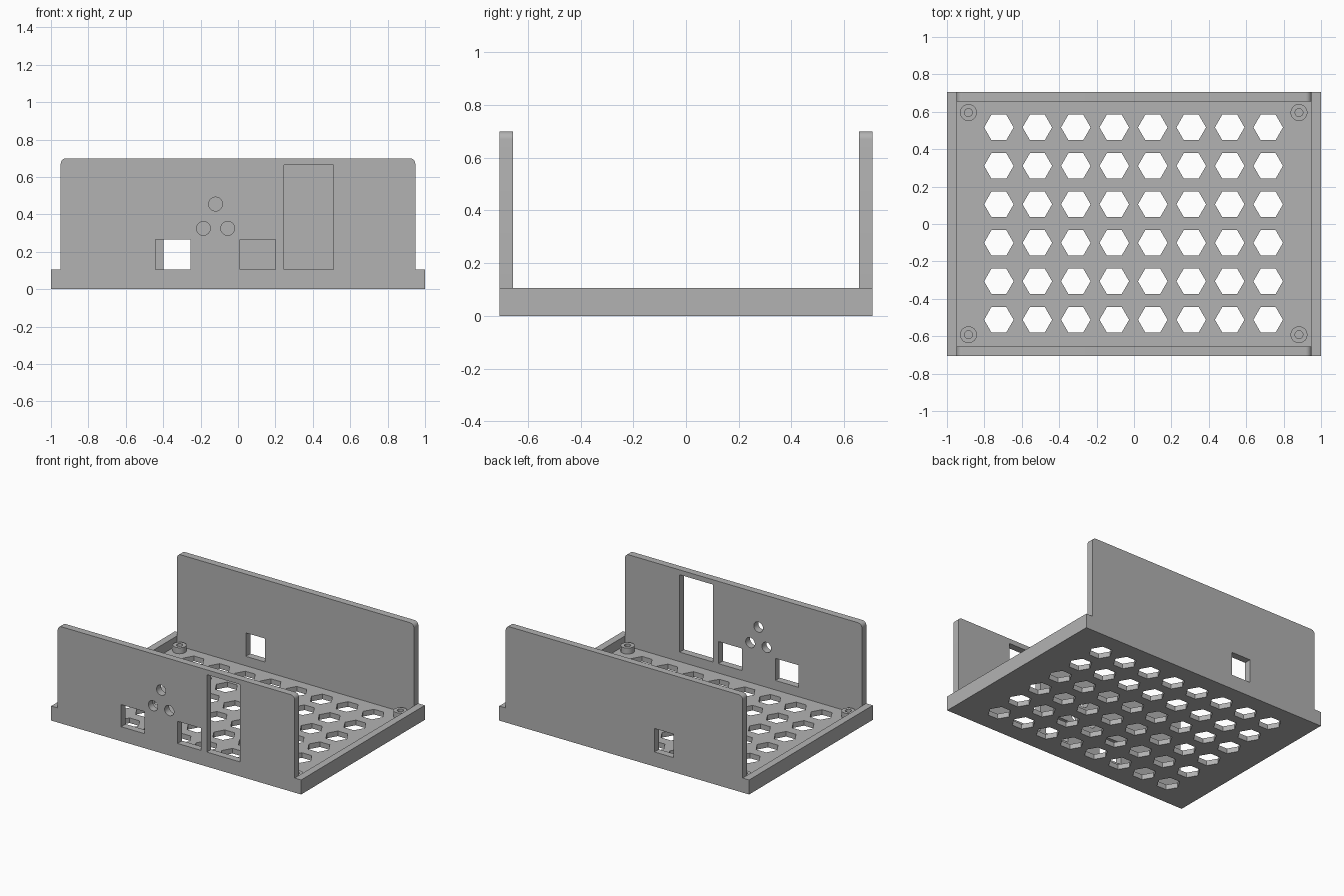
import bpy, bmesh, math
from mathutils import Vector

if "Cube" in bpy.data.objects:
    bpy.data.objects.remove(bpy.data.objects["Cube"], do_unlink=True)

# Main sizes
HALF_X, HALF_Y = 1.0, 0.707
RIM, FLOOR, TOP = 0.105, 0.037, 0.70
IN_X, IN_Y = 0.948, 0.656

grey = bpy.data.materials.new("plain grey")
grey.use_nodes = True
grey.diffuse_color = (0.448, 0.448, 0.448, 1)
grey.node_tree.nodes["Principled BSDF"].inputs["Base Color"].default_value = grey.diffuse_color


def ring(cx, cy, r, n, start=0.0):
    return [(cx + r * math.cos(start + math.tau * i / n),
             cy + r * math.sin(start + math.tau * i / n)) for i in range(n)]


def rect(x0, x1, z0, z1):
    return [(x0, z0), (x1, z0), (x1, z1), (x0, z1)]


def prisms(name, outlines, axis, lo, hi):
    """Extrude flat outlines along y or z into one object."""
    bm = bmesh.new()
    for outline in outlines:
        pts = [(u, lo, v) if axis == "y" else (u, v, lo) for u, v in outline]
        face = bm.faces.new([bm.verts.new(p) for p in pts])
        ext = bmesh.ops.extrude_face_region(bm, geom=[face])["geom"]
        move = Vector((0, hi - lo, 0) if axis == "y" else (0, 0, hi - lo))
        bmesh.ops.translate(bm, vec=move,
                            verts=[g for g in ext if isinstance(g, bmesh.types.BMVert)])
    bmesh.ops.recalc_face_normals(bm, faces=bm.faces)
    mesh = bpy.data.meshes.new(name)
    bm.to_mesh(mesh)
    bm.free()
    mesh.materials.append(grey)
    obj = bpy.data.objects.new(name, mesh)
    bpy.context.collection.objects.link(obj)
    return obj


def cut(obj, cutter):
    """Subtract the cutter, apply the result and drop the cutter."""
    mod = obj.modifiers.new("cut", "BOOLEAN")
    mod.operation, mod.solver, mod.object = "DIFFERENCE", "EXACT", cutter
    bpy.context.view_layer.update()
    graph = bpy.context.evaluated_depsgraph_get()
    mesh = bpy.data.meshes.new_from_object(obj.evaluated_get(graph))
    obj.modifiers.clear()
    obj.data = mesh
    bpy.data.objects.remove(cutter, do_unlink=True)


def smooth(obj):
    bpy.ops.object.select_all(action="DESELECT")
    obj.select_set(True)
    bpy.context.view_layer.objects.active = obj
    bpy.ops.object.shade_smooth_by_angle(angle=math.radians(30))


# Tray body: front silhouette with rounded upper corners
r = 0.03
corner = [(IN_X - r + r * math.cos(a), TOP - r + r * math.sin(a))
          for a in (math.pi / 2 * i / 6 for i in range(7))]
half = [(HALF_X, 0), (HALF_X, RIM), (IN_X, RIM)] + corner
silhouette = half + [(-x, z) for x, z in reversed(half)]
tray = prisms("tray_body", [silhouette], "y", -HALF_Y, HALF_Y)

# Hollow between the end walls, leaving the floor and low side rims
half = [(IN_X, FLOOR), (IN_X, RIM), (1.2, RIM), (1.2, 1)]
hollow = half + [(-x, z) for x, z in reversed(half)]
cut(tray, prisms("hollow_cutter", [hollow], "y", -IN_Y, IN_Y))

# Hexagonal floor vents
step = 0.2057
vents = [ring(-0.7225 + step * i, -0.512 + step * j, 0.079, 6)
         for i in range(8) for j in range(6)]
cut(tray, prisms("vent_cutter", vents, "z", -0.1, RIM))

# Front wall openings
openings = [rect(-0.44, -0.255, RIM, 0.265),
            rect(0.012, 0.2, RIM, 0.265),
            rect(0.245, 0.51, RIM, 0.665)]
openings += [ring(x, z, 0.037, 32)
             for x, z in ((-0.12, 0.455), (-0.185, 0.325), (-0.055, 0.325))]
cut(tray, prisms("front_cutter", openings, "y", -0.8, -0.6))

# Back wall opening
cut(tray, prisms("back_cutter", [rect(-0.397, -0.243, RIM, 0.275)], "y", 0.6, 0.8))
smooth(tray)

# Hollow corner standoffs
for x, side in ((-0.885, "right"), (0.882, "left")):
    for y, end in ((-0.592, "front"), (0.596, "back")):
        post = prisms(f"standoff_{end}_{side}", [ring(x, y, 0.045, 32)], "z", FLOOR, 0.08)
        cut(post, prisms("bore_cutter", [ring(x, y, 0.021, 32)], "z", 0, 0.2))
        smooth(post)
